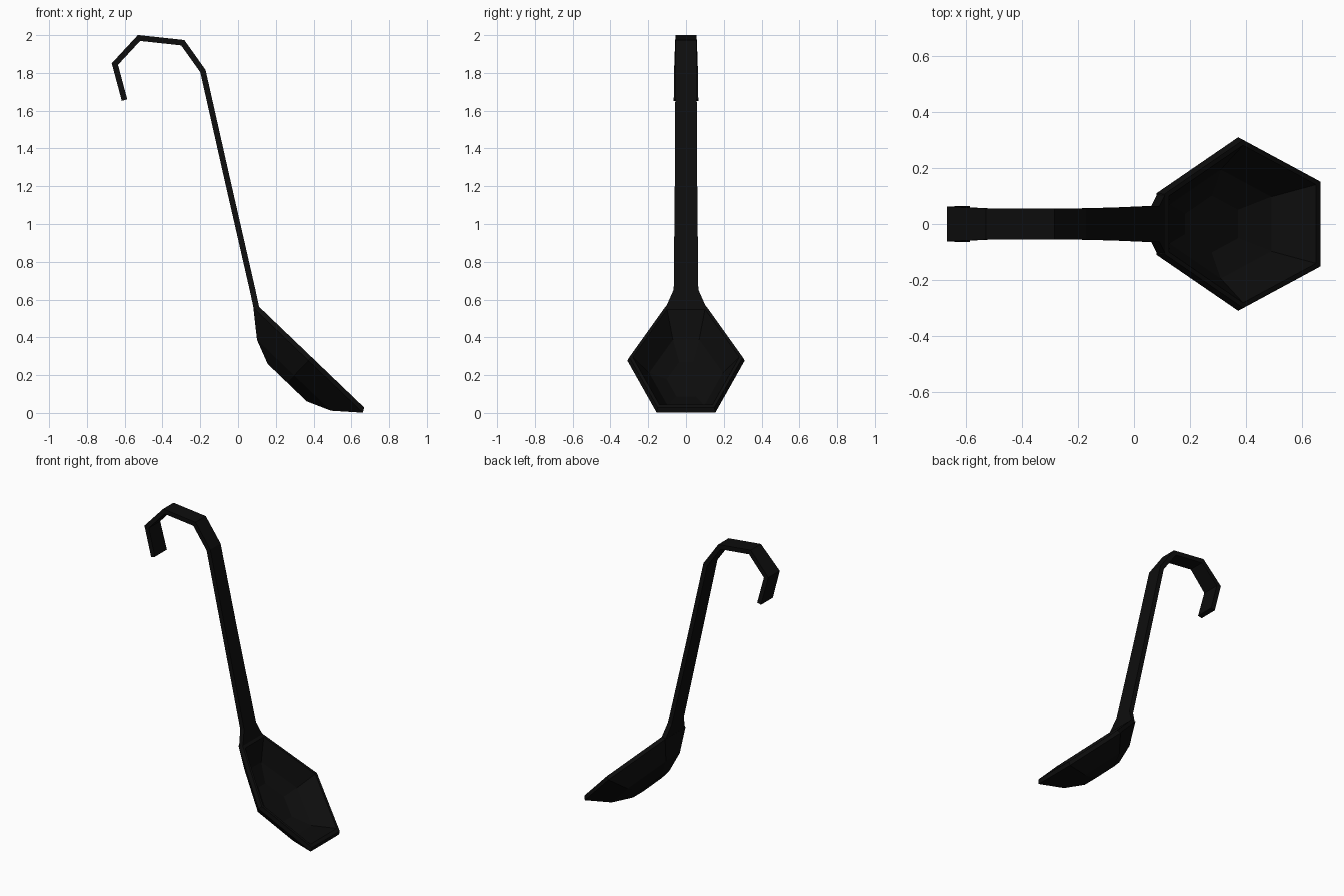
import bpy, bmesh
from mathutils import Vector

if "Cube" in bpy.data.objects:
    bpy.data.objects.remove(bpy.data.objects["Cube"])

black = bpy.data.materials.new("black")
black.diffuse_color = (0.004, 0.004, 0.004, 1)
black.use_nodes = True
black.node_tree.nodes["Principled BSDF"].inputs["Base Color"].default_value = black.diffuse_color


def loft(name, rings):
    """Join equal-sized rings of points into a closed, flat-shaded solid."""
    bm = bmesh.new()
    loops = [[bm.verts.new(p) for p in r] for r in rings]
    n = len(loops[0])
    for a, b in zip(loops, loops[1:]):
        for i in range(n):
            j = (i + 1) % n
            bm.faces.new((a[i], a[j], b[j], b[i]))
    bm.faces.new(loops[0][::-1])
    bm.faces.new(loops[-1])
    bmesh.ops.recalc_face_normals(bm, faces=bm.faces)
    me = bpy.data.meshes.new(name)
    bm.to_mesh(me)
    bm.free()
    me.materials.append(black)
    ob = bpy.data.objects.new(name, me)
    bpy.context.collection.objects.link(ob)
    return ob


# Hooked strap handle: centre line x, z and half width
path = [(-0.601, 1.656, .065), (-0.652, 1.847, .062), (-0.524, 1.985, .056),
        (-0.293, 1.960, .056), (-0.186, 1.81, .056), (-0.06, 1.25, .059),
        (0.077, 0.65, .065), (0.098, 0.553, .108)]
half = 0.015
pts = [Vector((x, z)) for x, z, w in path]
rings = []
for i, (x, z, w) in enumerate(path):
    a = (pts[i] - pts[i - 1]).normalized() if i else None
    b = (pts[i + 1] - pts[i]).normalized() if i < len(pts) - 1 else a
    a = a or b
    t = (a + b).normalized()
    o = Vector((-t.y, t.x)) * (half / max(t.dot(a), 0.5))
    p, q = pts[i] + o, pts[i] - o
    rings.append([(p.x, -w, p.y), (p.x, w, p.y), (q.x, w, q.y), (q.x, -w, q.y)])
loft("handle", rings)

# Hollow hexagonal bowl: rings stacked along the tilted rim's normal
centre = Vector((0.39, 0, 0.295))
along = Vector((0.72, 0, -0.69)).normalized()
down = Vector((-0.69, 0, -0.72)).normalized()
hexagon = [(-.39, -.107), (0, -.30), (.385, -.15),
           (.385, .15), (0, .30), (-.39, .107)]
levels = [(.187, .37), (.134, .70), (.025, 1.035), (0, 1.0),   # outside
          (0, .94), (.115, .65), (.162, .34)]                  # inside
loft("bowl", [[centre + along * t * s + down * d + Vector((0, y * s, 0))
               for t, y in hexagon] for d, s in levels])
